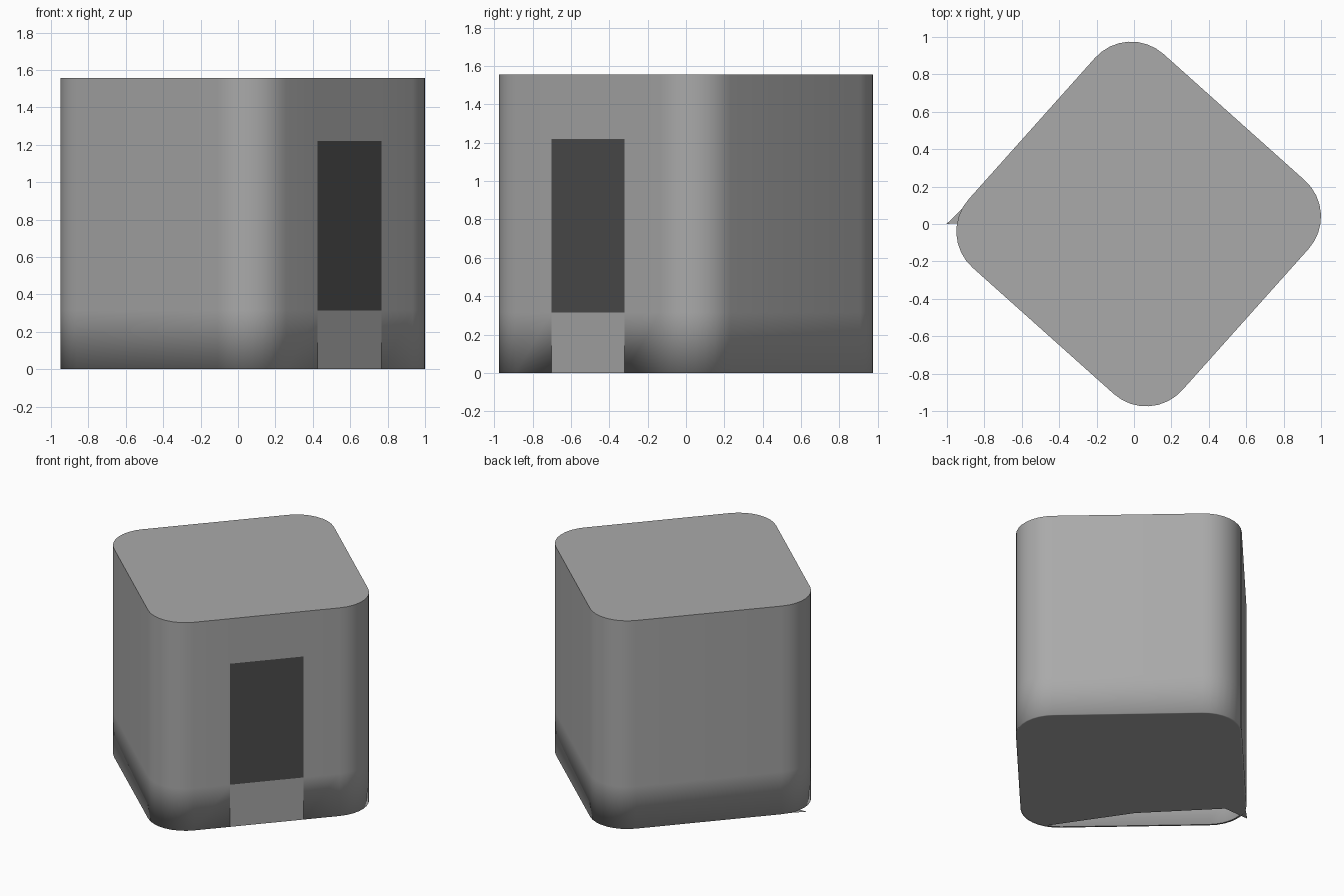
import bpy, bmesh, math

if "Cube" in bpy.data.objects:
    bpy.data.objects.remove(bpy.data.objects["Cube"])

HALF, INNER, RAD, SEG = 0.766, 0.507, 0.259, 8
ANG, CX = math.radians(48.2), 0.025
WIN = 0.255
LEVELS = [0.0, 0.315, 1.22, 1.557]


def material(name, v):
    m = bpy.data.materials.new(name)
    m.diffuse_color = (v, v, v, 1)
    m.use_nodes = True
    m.node_tree.nodes["Principled BSDF"].inputs["Base Color"].default_value = m.diffuse_color
    return m


def place(p, z):
    # turn the box's own plan coordinates into model coordinates
    a, b = p
    return (CX + a * math.cos(ANG) - b * math.sin(ANG),
            a * math.sin(ANG) + b * math.cos(ANG), z)


# rounded square plan, with two extra points beside the window
plan = []
for k, (sx, sy) in enumerate([(1, 1), (-1, 1), (-1, -1), (1, -1)]):
    if k == 3:
        plan += [(-WIN, -HALF), (WIN, -HALF)]
    for i in range(SEG + 1):
        t = math.pi / 2 * (k + i / SEG)
        plan.append((sx * INNER + RAD * math.cos(t), sy * INNER + RAD * math.sin(t)))
n = len(plan)
win_i = plan.index((-WIN, -HALF))

bm = bmesh.new()
rings = [[bm.verts.new(place(p, z)) for p in plan] for z in LEVELS]

# walls, with the window as one coloured face
for lv in range(3):
    lo, hi = rings[lv], rings[lv + 1]
    for i in range(n):
        j = (i + 1) % n
        f = bm.faces.new((lo[i], lo[j], hi[j], hi[i]))
        f.smooth = True
        if i == win_i and lv < 2:
            f.material_index = 1 if lv == 1 else 0
            for e in f.edges:
                e.smooth = False

# flat top with a sharp rim
top = bm.faces.new(rings[3])
for e in top.edges:
    e.smooth = False

# narrow lip around the underside
lip = [bm.verts.new(place((a * 0.985, b * 0.985), 0)) for a, b in plan]
for i in range(n):
    j = (i + 1) % n
    bm.faces.new((rings[0][j], rings[0][i], lip[i], lip[j])).smooth = True

# underside, left open along one side, with its small projecting corner
cap, done = [], False
for (a, b), v in zip(plan, lip):
    if a > -0.51 or b < -0.6:
        cap.append(v)
    elif not done:
        done = True
        cap += [bm.verts.new(place(q, 0)) for q in
                ((-0.684, 0.766), (-0.543, 0.621), (-0.584, 0.007))]
bm.faces.new(cap[::-1]).smooth = True

me = bpy.data.meshes.new("rounded_box")
bm.to_mesh(me)
bm.free()
me.materials.append(material("mid grey", 0.4))
me.materials.append(material("dark grey", 0.075))
ob = bpy.data.objects.new("rounded_box", me)
bpy.context.collection.objects.link(ob)
